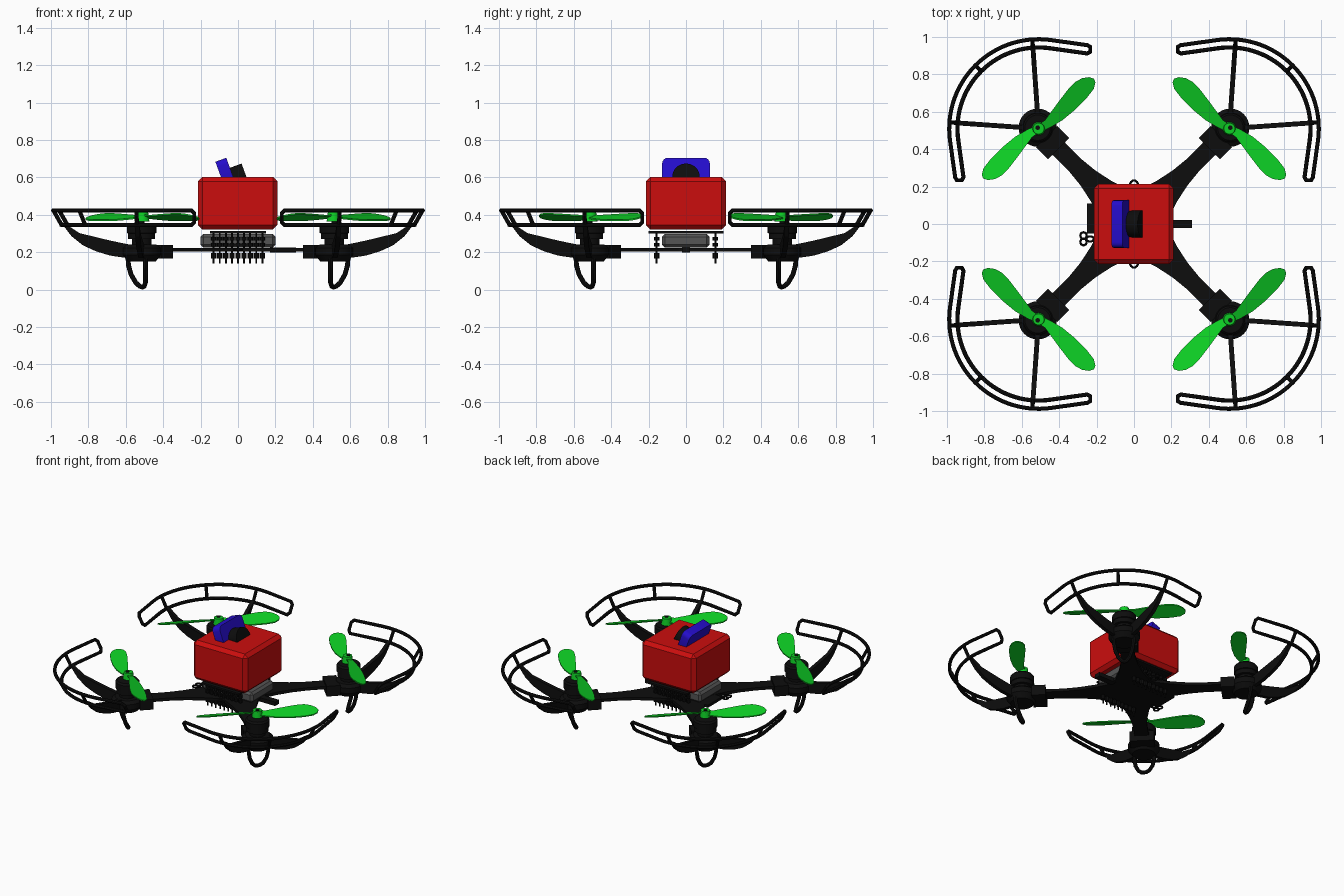
import bpy, bmesh, math
from mathutils import Matrix, Vector

if "Cube" in bpy.data.objects:
    bpy.data.objects.remove(bpy.data.objects["Cube"])


def material(name, rgb):
    m = bpy.data.materials.new(name)
    m.use_nodes = True
    m.diffuse_color = (*rgb, 1)
    m.node_tree.nodes["Principled BSDF"].inputs["Base Color"].default_value = (*rgb, 1)
    return m


BLACK = material("black plastic", (0.004, 0.004, 0.004))
RED = material("red shell", (0.6, 0.004, 0.004))
GREEN = material("green propeller", (0.004, 0.62, 0.018))
BLUE = material("blue mount", (0.018, 0.004, 0.6))
GREY = material("grey battery", (0.09, 0.09, 0.09))
M = 0.51                       # motor offset on x and y
DIAG = Matrix.Rotation(math.radians(45), 4, 'Z')


def add(name, mesh, mat, smooth=True):
    mesh.materials.clear()
    mesh.materials.append(mat)
    ob = bpy.data.objects.new(name, mesh)
    bpy.context.collection.objects.link(ob)
    if smooth:
        bpy.ops.object.select_all(action='DESELECT')
        ob.select_set(True)
        bpy.context.view_layer.objects.active = ob
        bpy.ops.object.shade_smooth_by_angle(angle=math.radians(35))
    return ob


def to_mesh(bm):
    bmesh.ops.recalc_face_normals(bm, faces=bm.faces)
    me = bpy.data.meshes.new("part")
    bm.to_mesh(me)
    bm.free()
    return me


def add_four(name, mesh, mat, smooth=True):
    """One mirrored copy of the back left part at each corner."""
    for sx, side in ((1, "left"), (-1, "right")):
        for sy, end in ((1, "back"), (-1, "front")):
            me = mesh.copy()
            me.transform(Matrix.Diagonal((sx, sy, 1, 1)))
            if sx * sy < 0:
                me.flip_normals()
            add(f"{name}_{end}_{side}", me, mat, smooth)


def box(bm, lo, hi, matrix=Matrix()):
    lo, hi = Vector(lo), Vector(hi)
    mat = matrix @ Matrix.Translation((lo + hi) / 2) @ Matrix.Diagonal((*(hi - lo), 1))
    return bmesh.ops.create_cube(bm, size=1, matrix=mat)["verts"]


def bevel_all(bm, width, segments=1):
    bmesh.ops.bevel(bm, geom=bm.edges[:], offset=width, segments=segments,
                    profile=0.5, affect='EDGES')


def prism(bm, points, direction):
    face = bm.faces.new([bm.verts.new(p) for p in points])
    new = bmesh.ops.extrude_face_region(bm, geom=[face])["geom"]
    bmesh.ops.translate(bm, vec=direction, verts=[v for v in new if isinstance(v, bmesh.types.BMVert)])


def lathe(bm, profile, centre, steps=32):
    verts = [bm.verts.new((r, 0, z)) for r, z in profile]
    edges = [bm.edges.new(p) for p in zip(verts, verts[1:])]
    out = bmesh.ops.spin(bm, geom=verts + edges, cent=(0, 0, 0), axis=(0, 0, 1),
                         angle=2 * math.pi, steps=steps, use_merge=True)
    bmesh.ops.remove_doubles(bm, verts=bm.verts[:], dist=1e-5)
    bmesh.ops.translate(bm, vec=centre, verts=bm.verts[:])


def tube(points, radius, cyclic=False):
    cu = bpy.data.curves.new("path", 'CURVE')
    cu.dimensions = '3D'
    cu.bevel_depth, cu.bevel_resolution, cu.use_fill_caps = radius, 2, True
    sp = cu.splines.new('POLY')
    sp.points.add(len(points) - 1)
    for p, co in zip(sp.points, points):
        p.co = (*co, 1)
    sp.use_cyclic_u = cyclic
    ob = bpy.data.objects.new("path", cu)
    me = bpy.data.meshes.new_from_object(ob)
    bpy.data.objects.remove(ob)
    return me


# Body shell
bm = bmesh.new()
box(bm, (-0.215, -0.215, 0.322), (0.212, 0.215, 0.602))
bevel_all(bm, 0.024)
add("body_shell", to_mesh(bm), RED, False)

# Battery under the shell
bm = bmesh.new()
box(bm, (-0.2, -0.128, 0.225), (0.2, 0.125, 0.297))
bevel_all(bm, 0.015)
add("battery", to_mesh(bm), GREY, False)

# Tilted camera plate and lens
TILT = Matrix.Rotation(math.radians(-20), 4, 'Y')
bm = bmesh.new()
box(bm, (-0.031, -0.127, -0.07), (0.031, 0.127, 0.07), Matrix.Translation((-0.068, 0, 0.628)) @ TILT)
ends = [e for e in bm.edges if abs((e.verts[0].co - e.verts[1].co).y) < 0.01 and e.calc_length() < 0.1]
bmesh.ops.bevel(bm, geom=ends, offset=0.03, segments=4, profile=0.5, affect='EDGES')
add("camera_plate", to_mesh(bm), BLUE)
bm = bmesh.new()
bmesh.ops.create_cone(bm, cap_ends=True, segments=32, radius1=0.073, radius2=0.073, depth=0.1,
                      matrix=Matrix.Translation((-0.003, 0, 0.588)) @ TILT @ Matrix.Rotation(math.pi / 2, 4, 'Y'))
add("camera_lens", to_mesh(bm), BLACK)

# Frame plates, connector and rear lead
bm = bmesh.new()
box(bm, (-0.19, -0.18, 0.203), (0.19, 0.18, 0.222))
box(bm, (-0.15, -0.2, 0.3), (0.15, 0.2, 0.312))
box(bm, (-0.25, -0.05, 0.203), (-0.18, 0.11, 0.222))
box(bm, (0.17, -0.022, 0.198), (0.31, 0.022, 0.226))
add("frame_plates", to_mesh(bm), BLACK, False)

# Rows of screws with nuts on both sides
bm = bmesh.new()
for y in (-0.157, 0.157):
    for i in range(9):
        x = (i - 4) * 0.0325
        for r, z0, z1 in ((0.005, 0.138, 0.31), (0.014, 0.165, 0.195), (0.014, 0.23, 0.25),
                          (0.014, 0.262, 0.28)):
            bmesh.ops.create_cone(bm, cap_ends=True, segments=8, radius1=r, radius2=r, depth=z1 - z0,
                                  matrix=Matrix.Translation((x, y, (z0 + z1) / 2)))
add("screw_rows", to_mesh(bm), BLACK, False)


# Small wire loops around the frame
def ring(name, cx, cy, rx, ry):
    pts = [(cx + rx * math.cos(a * math.pi / 8), cy + ry * math.sin(a * math.pi / 8), 0.213) for a in range(16)]
    add(name, tube(pts, 0.006, True), BLACK)


ring("strap_loop_back", 0, 0.205, 0.022, 0.028)
ring("strap_loop_front", 0, -0.205, 0.022, 0.028)
ring("lead_loop_a", -0.27, -0.062, 0.017, 0.018)
ring("lead_loop_b", -0.27, -0.096, 0.017, 0.018)
ring("lead_loop_c", -0.235, -0.08, 0.02, 0.014)

# Arms: waisted plan along the diagonal
half = [(0, 0.15), (0.15, 0.11), (0.25, 0.077), (0.35, 0.056), (0.45, 0.046), (0.55, 0.046), (0.68, 0.056)]
bm = bmesh.new()
outline = half + [(s, -w) for s, w in reversed(half)]
prism(bm, [DIAG @ Vector((s, w, 0.203)) for s, w in outline], (0, 0, 0.02))
box(bm, (0.57, -0.08, 0.165), (0.66, 0.08, 0.238), DIAG)
add_four("arm", to_mesh(bm), BLACK, False)

# Motor with its mount
bm = bmesh.new()
lathe(bm, [(0, 0.15), (0.075, 0.15), (0.102, 0.185), (0.102, 0.222), (0.08, 0.24), (0.052, 0.242),
           (0.052, 0.27), (0.072, 0.27), (0.072, 0.3), (0.078, 0.302), (0.078, 0.345), (0.068, 0.357),
           (0.014, 0.357), (0.012, 0.415), (0, 0.415)], (M + 0.005, M + 0.005, 0))
add_four("motor", to_mesh(bm), BLACK)

# Propeller: two pitched blades and a hub
blade = [(0.0, -0.022), (0.05, -0.04), (0.12, -0.058), (0.21, -0.067), (0.3, -0.066), (0.36, -0.058),
         (0.39, -0.04), (0.398, -0.02), (0.385, 0.004), (0.355, 0.026), (0.315, 0.038), (0.26, 0.037),
         (0.19, 0.028), (0.057, 0.008), (0.0, 0.018)]
bm = bmesh.new()
for turn in (135, 315):
    place = Matrix.Translation((M, M, 0.388)) @ Matrix.Rotation(math.radians(turn), 4, 'Z')
    # the pitch is mirrored together with the outline
    prism(bm, [place @ Vector((u, -v, 0.34 * v)) for u, v in blade], (0, 0, 0.008))
bmesh.ops.create_cone(bm, cap_ends=True, segments=20, radius1=0.036, radius2=0.03, depth=0.046,
                      matrix=Matrix.Translation((M, M, 0.388)))
add_four("propeller", to_mesh(bm), GREEN)

# Propeller guard: one closed rail, wide at the top and narrow at the bottom
R_TOP, R_LOW, Z_TOP, Z_LOW = 0.478, 0.434, 0.423, 0.345


def rail(radius, z):
    arc = []
    for i in range(31):
        a = math.radians(-8 + 106 * i / 30)
        arc.append(Vector((M + radius * math.cos(a), M + radius * math.sin(a), z)))
    slope = math.tan(math.radians(8))
    x, y, _ = arc[-1]
    tip = Vector((0.25, y - (x - 0.25) * slope, z))
    return [tip.yxz] + arc + [tip]


top, low = rail(R_TOP, Z_TOP), rail(R_LOW, Z_LOW)
end = [top[-1].lerp(low[-1], t) + Vector((-0.016, 0, 0)) for t in (0.2, 0.8)]
start = [low[0].lerp(top[0], t) + Vector((0, -0.016, 0)) for t in (0.2, 0.8)]
add_four("guard_rail", tube(top + end + low[::-1] + start, 0.0115, True), BLACK)
for label, deg in (("inner", 4), ("middle", 45), ("outer", 86)):
    c, s = math.cos(math.radians(deg)), math.sin(math.radians(deg))
    add_four(f"guard_strut_{label}", tube([(M + R_TOP * c, M + R_TOP * s, Z_TOP),
                                           (M + R_LOW * c, M + R_LOW * s, Z_LOW)], 0.011), BLACK)

# Upswept spokes from motor to guard
spoke = [(0.06, 0.165), (0.175, 0.182), (0.25, 0.205), (0.32, 0.237), (0.38, 0.285), (0.42, 0.337),
         (0.445, 0.352), (0.43, 0.36), (0.39, 0.335), (0.34, 0.302), (0.25, 0.28), (0.175, 0.262), (0.06, 0.238)]
bm = bmesh.new()
for deg in (4, 86):
    place = Matrix.Translation((M, M, 0)) @ Matrix.Rotation(math.radians(deg), 4, 'Z')
    direction = place.to_3x3() @ Vector((0, 0.026, 0))
    prism(bm, [place @ Vector((r, -0.013, z)) for r, z in spoke], direction)
add_four("spoke", to_mesh(bm), BLACK, False)

# Landing legs: a narrow U leaning in towards its tip
side = [(0.045, 0.066, 0.18), (0.043, 0.064, 0.13), (0.032, 0.055, 0.08), (0.015, 0.036, 0.036), (0.004, 0.016, 0.017)]
loop = side + [(0, 0, 0.013)] + [(r, -t, z) for r, t, z in reversed(side)]
place = Matrix.Translation((M, M, 0)) @ DIAG
add_four("landing_leg", tube([place @ Vector(p) for p in loop], 0.013), BLACK)
